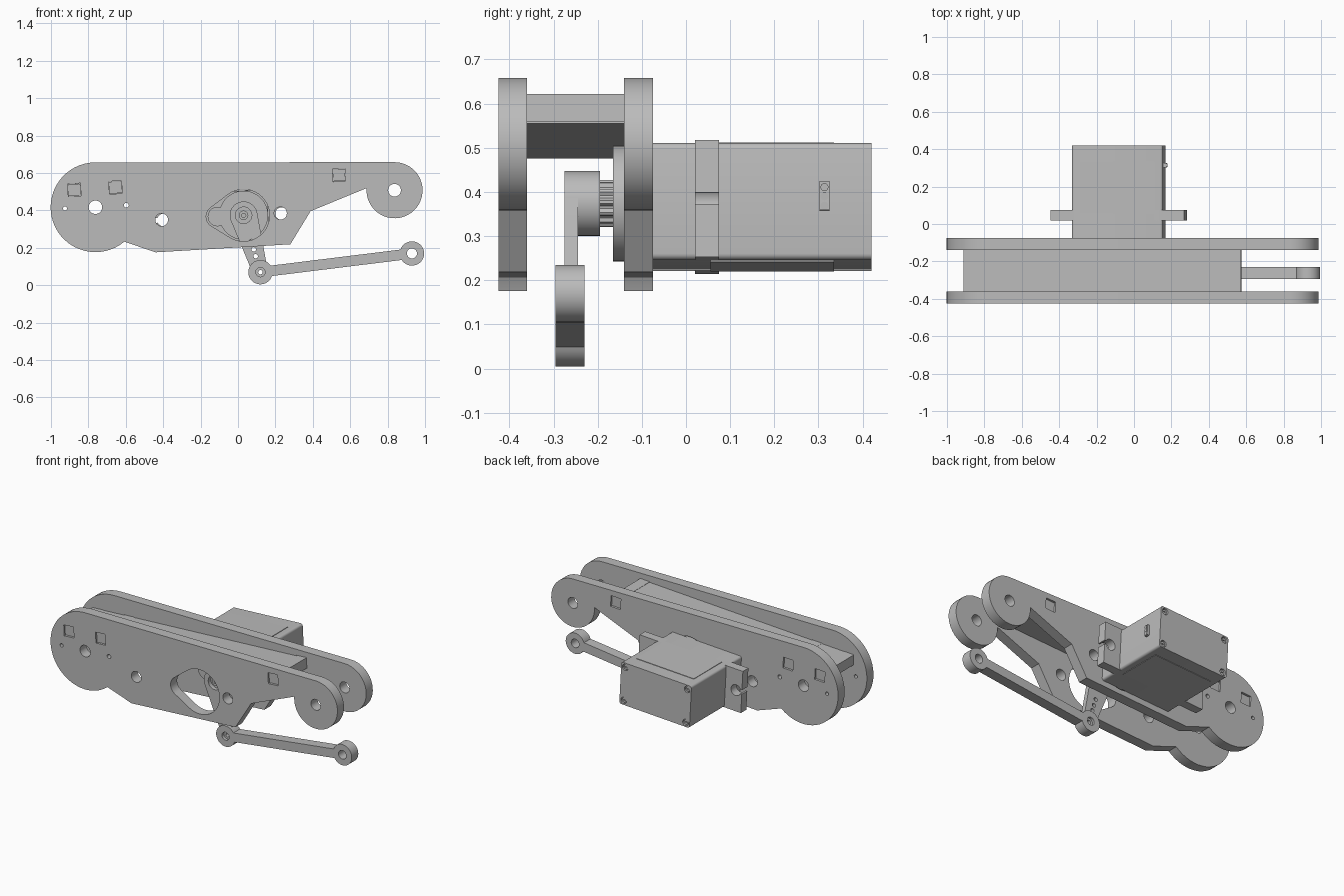
import bpy, bmesh, math
from math import cos, sin, pi

cube = bpy.data.objects.get("Cube")
if cube:
    bpy.data.objects.remove(cube)

grey = bpy.data.materials.new("plain grey")
grey.use_nodes = True
GREY = (0.5, 0.5, 0.5, 1)
grey.diffuse_color = GREY
grey.node_tree.nodes["Principled BSDF"].inputs["Base Color"].default_value = GREY


# Profile helpers: every loop is a list of (x, z) points
def arc(x, z, r, a0, a1, n=24):
    steps = [math.radians(a0 + (a1 - a0) * i / n) for i in range(n + 1)]
    return [(x + r * cos(a), z + r * sin(a)) for a in steps]


def circle(x, z, r, n=32):
    return arc(x, z, r, 0, 360, n)[:-1]


def box(x, z, w, h):
    return [(x + i * w / 2, z + j * h / 2) for i, j in ((-1, -1), (1, -1), (1, 1), (-1, 1))]


def rounded(x, z, w, h, r):
    pts = []
    for k, (i, j) in enumerate(((1, 1), (-1, 1), (-1, -1), (1, -1))):
        pts += arc(x + i * (w / 2 - r), z + j * (h / 2 - r), r, 90 * k, 90 * k + 90, 5)
    return pts


def capsule(x0, z0, r0, x1, z1, r1):
    """Outline wrapped around two circles."""
    dx, dz = x1 - x0, z1 - z0
    a = math.degrees(math.atan2(dz, dx))
    b = math.degrees(math.acos((r0 - r1) / math.hypot(dx, dz)))
    return arc(x0, z0, r0, a + b, a + 360 - b) + arc(x1, z1, r1, a - b, a + b)


TILT = 0.054


def tilt(pts, cx, cz):
    """Tilt a loop drawn around the origin and move it to its centre."""
    c, s = cos(TILT), sin(TILT)
    return [(cx + c * u - s * v, cz + s * u + c * v) for u, v in pts]


def extrude(name, y0, y1, *loops):
    """Fill the first loop, cut the others as holes, extrude along y."""
    cu = bpy.data.curves.new(name, "CURVE")
    cu.dimensions, cu.fill_mode, cu.extrude = "2D", "BOTH", (y1 - y0) / 2
    for pts in loops:
        sp = cu.splines.new("POLY")
        sp.points.add(len(pts) - 1)
        for p, (x, z) in zip(sp.points, pts):
            p.co = (x, z, 0, 1)
        sp.use_cyclic_u = True
    tmp = bpy.data.objects.new(name + "_profile", cu)
    bpy.context.collection.objects.link(tmp)
    me = bpy.data.meshes.new_from_object(
        tmp.evaluated_get(bpy.context.evaluated_depsgraph_get()))
    bpy.data.objects.remove(tmp)
    bm = bmesh.new()
    bm.from_mesh(me)
    bmesh.ops.remove_doubles(bm, verts=bm.verts, dist=1e-5)
    for v in bm.verts:
        x, z, d = v.co
        v.co = (x, (y0 + y1) / 2 - d, z)
    bmesh.ops.recalc_face_normals(bm, faces=bm.faces)
    bm.to_mesh(me)
    bm.free()
    me.materials.clear()
    me.materials.append(grey)
    ob = bpy.data.objects.new(name, me)
    bpy.context.collection.objects.link(ob)
    bpy.ops.object.select_all(action="DESELECT")
    ob.select_set(True)
    bpy.context.view_layer.objects.active = ob
    bpy.ops.object.shade_smooth_by_angle(angle=math.radians(30))
    return ob


# Twin side plates
SX, SZ = 0.03, 0.374            # output shaft
PX, PZ = 0.12, 0.07             # lower pivot of the horn
tabs = [(-0.875, 0.51), (-0.655, 0.523), (0.54, 0.589)]
outline = (arc(-0.762, 0.417, 0.24, 90, 310, 32)
           + [(-0.441, 0.176), (0.28, 0.219), (0.388, 0.396), (0.687, 0.519)]
           + arc(0.837, 0.508, 0.15, 180, 450, 32))
holes = [circle(-0.762, 0.417, 0.036), circle(-0.925, 0.41, 0.011, 16),
         circle(-0.597, 0.428, 0.013, 16), circle(-0.408, 0.35, 0.034),
         circle(0.227, 0.385, 0.034), circle(0.837, 0.508, 0.034),
         capsule(SX, SZ, 0.139, -0.11, 0.367, 0.06)]
holes += [tilt(box(0, 0, 0.068, 0.068), *t) for t in tabs]
extrude("front_plate", -0.425, -0.36, outline, *holes)
extrude("back_plate", -0.14, -0.075, outline, *holes)

# Slanted spacer board with tabs locked into the plates
extrude("spacer_board", -0.36, -0.14, tilt(box(0, 0, 1.48, 0.065), -0.17, 0.548))
for i, t in enumerate(tabs):
    extrude(f"spacer_tab_{i}", -0.415, -0.085, tilt(box(0, 0, 0.066, 0.063), *t))

# Motor case, tilted like the spacer
C = (-0.082, 0.366)
W, H = 0.487, 0.265
case = tilt(rounded(0, 0, W, H, 0.014), *C)
extrude("motor_case", -0.075, 0.405, case)
corners = [(i * 0.215, j * 0.105) for i in (-1, 1) for j in (-1, 1)]
extrude("motor_back_cover", 0.405, 0.42, case,
        *[tilt(circle(u, v, 0.02, 20), *C) for u, v in corners])
for i, (u, v) in enumerate(corners):
    extrude(f"cover_screw_{i}", 0.404, 0.414, tilt(circle(u, v, 0.015, 16), *C),
            tilt(box(u, v, 0.016, 0.005), *C))
for name, side in (("top", 1), ("bottom", -1)):
    extrude(f"{name}_panel", 0.055, 0.335, tilt(box(0, side * H / 2, 0.4, 0.006), *C))

# Mounting ears with open slots
for name, s in (("left", 1), ("right", -1)):
    slot = 0.013
    a = math.degrees(math.asin(slot / 0.034))
    hole = arc(0.316, 0, 0.034, 360 - a, a, 20)
    ear = ([(0.2, -H / 2), (0.358, -H / 2), (0.358, -slot)] + hole
           + [(0.358, slot), (0.358, H / 2), (0.2, H / 2)])
    extrude(f"{name}_ear", 0.02, 0.075, tilt([(s * u, v) for u, v in ear], *C))

# Cable socket on the case end
extrude("cable_socket", 0.302, 0.325, tilt(box(0.247, 0.012, 0.024, 0.066), *C))
for k in (-1, 0, 1):
    bpy.ops.mesh.primitive_cylinder_add(
        vertices=16, radius=0.009, depth=0.006, rotation=(0, pi / 2, 0),
        location=(0.176, 0.3135, 0.39 + k * 0.021))
    wire = bpy.context.object
    wire.name = f"cable_wire_{k + 2}"
    wire.data.materials.append(grey)

# Gear housing, toothed shaft
extrude("gear_housing", -0.165, -0.075, circle(SX, SZ, 0.131, 48))
extrude("small_housing", -0.165, -0.075, circle(-0.11, 0.367, 0.052))
teeth = []
for i in range(48):
    r, a = (0.053 if i % 4 < 2 else 0.046), 2 * pi * i / 48
    teeth.append((SX + r * cos(a), SZ + r * sin(a)))
extrude("toothed_shaft", -0.2, -0.165, teeth)

# Horn: hub, recessed screw and tapered arm with a row of holes
extrude("horn_hub", -0.25, -0.195, circle(SX, SZ, 0.074))
extrude("horn_hub_rim", -0.275, -0.25, circle(SX, SZ, 0.074), circle(SX, SZ, 0.044))
extrude("horn_screw", -0.265, -0.25, circle(SX, SZ, 0.025), circle(SX, SZ, 0.012, 6))
row = [(SX + (PX - SX) * t, SZ + (PZ - SZ) * t) for t in (0.46, 0.6, 0.72)]
extrude("horn_arm", -0.275, -0.245, capsule(SX, SZ, 0.074, PX, PZ, 0.04),
        circle(SX, SZ, 0.044), circle(PX, PZ, 0.012, 16),
        *[circle(x, z, 0.012, 16) for x, z in row])

# Push link: two eyes joined by a bar
EX, EZ = 0.93, 0.17
A = math.degrees(math.atan2(EZ - PZ, EX - PX))
D = math.degrees(math.asin(0.028 / 0.065))
link = (arc(PX, PZ, 0.065, A + D, A + 360 - D, 32)
        + arc(EX, EZ, 0.065, A - 180 + D, A + 180 - D, 32))
extrude("push_link", -0.295, -0.23, link,
        circle(PX, PZ, 0.025, 20), circle(EX, EZ, 0.027, 20))
